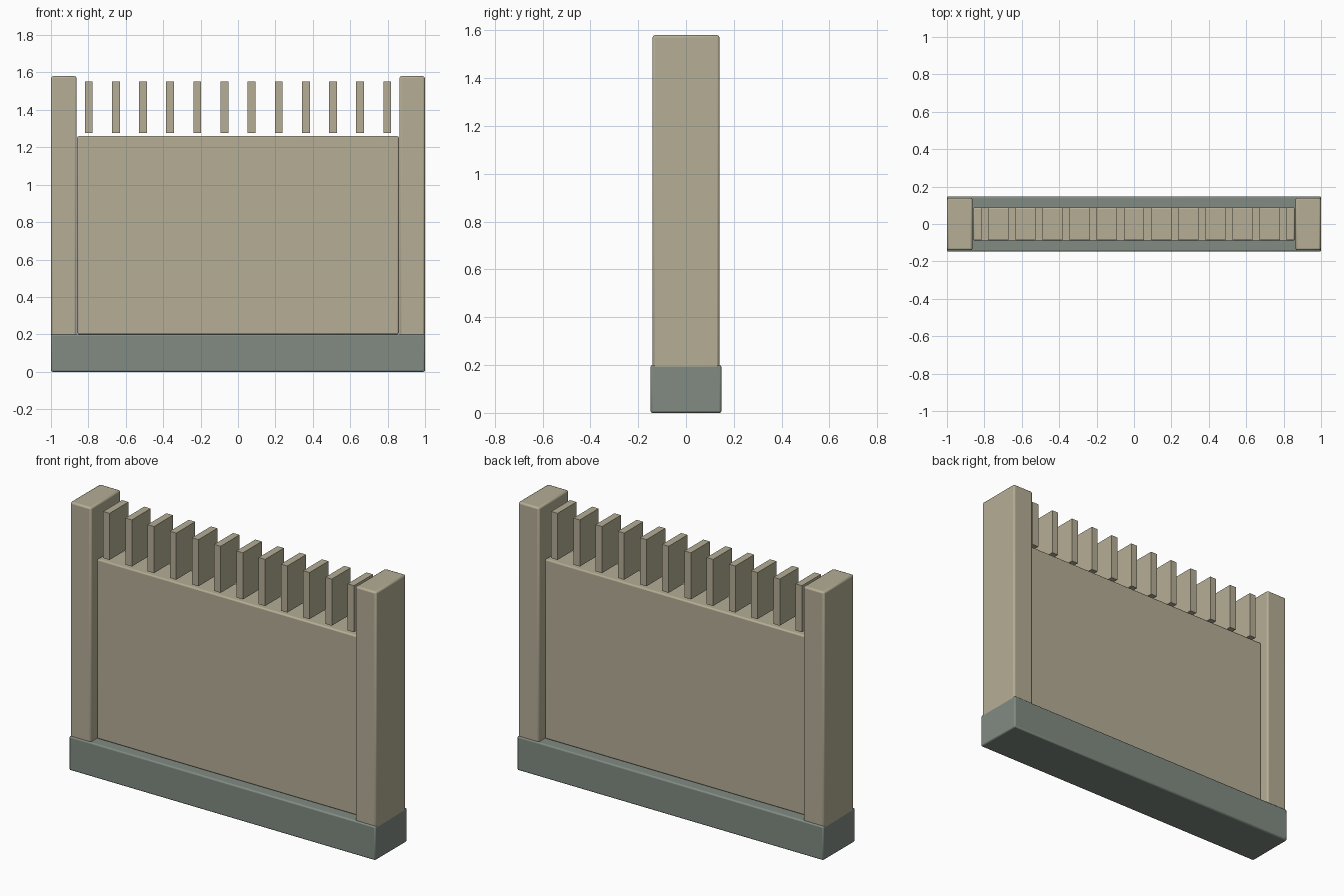
import bpy

if "Cube" in bpy.data.objects:
    bpy.data.objects.remove(bpy.data.objects["Cube"])


def material(name, rgb):
    m = bpy.data.materials.new(name)
    m.diffuse_color = (*rgb, 1.0)
    m.use_nodes = True
    m.node_tree.nodes["Principled BSDF"].inputs["Base Color"].default_value = m.diffuse_color
    return m


stone = material("warm beige stone", (0.46, 0.42, 0.30))
plinth = material("grey green stone", (0.22, 0.26, 0.225))


def box(name, lo, hi, mat, bevel=0.0):
    """Axis-aligned block between two corners, with optional softened edges."""
    centre = [(a + b) / 2 for a, b in zip(lo, hi)]
    bpy.ops.mesh.primitive_cube_add(size=1, location=centre)
    ob = bpy.context.object
    ob.name = name
    ob.scale = [b - a for a, b in zip(lo, hi)]
    bpy.ops.object.transform_apply(location=False, rotation=False, scale=True)
    ob.data.materials.append(mat)
    if bevel:
        mod = ob.modifiers.new("soft edges", "BEVEL")
        mod.width = bevel
        mod.segments = 2
        bpy.ops.object.shade_smooth_by_angle()
    return ob


# Plinth along the ground
box("base", (-1, -0.148, 0), (1, 0.148, 0.2), plinth, 0.008)

# Solid wall panel
box("panel", (-0.86, -0.088, 0.2), (0.86, 0.088, 1.26), stone, 0.008)

# End posts, sunk into the plinth
for side, x0, x1 in (("left", -0.999, -0.863), ("right", 0.863, 0.999)):
    box(side + "_post", (x0, -0.14, 0.02), (x1, 0.14, 1.58), stone, 0.01)

# Row of upright slats above the panel
count, reach, half = 12, 0.798, 0.021
for i in range(count):
    x = -reach + 2 * reach * i / (count - 1)
    box(f"slat_{i + 1}", (x - half, -0.088, 1.277), (x + half, 0.088, 1.552), stone)
